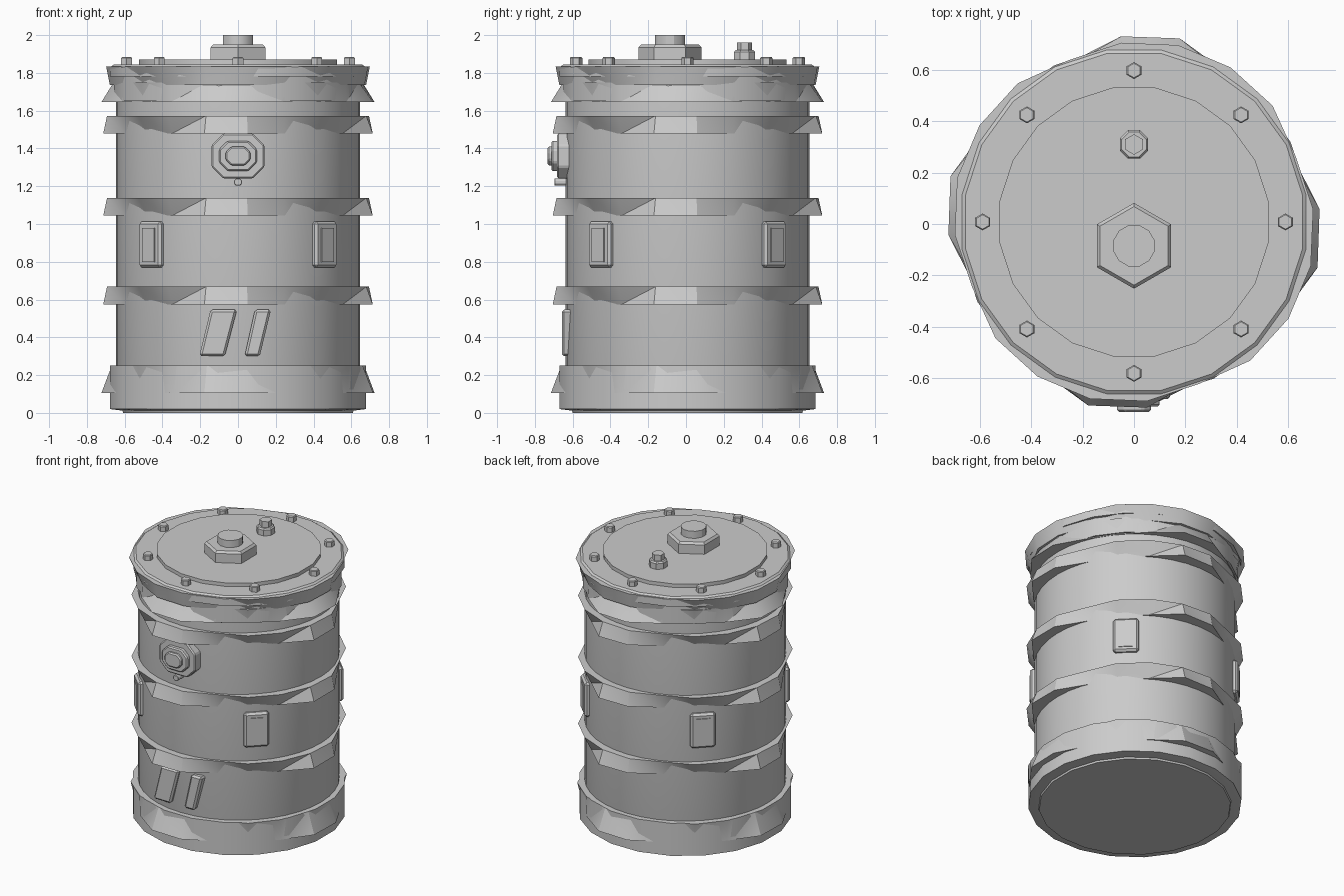
import bpy, bmesh, math
from mathutils import Matrix, Vector

if "Cube" in bpy.data.objects:
    bpy.data.objects.remove(bpy.data.objects["Cube"])

CY = 0.008  # barrel axis sits a touch behind the origin


def finish(name, bm, bevel=0.0, smooth=True):
    bmesh.ops.recalc_face_normals(bm, faces=bm.faces)
    me = bpy.data.meshes.new(name)
    bm.to_mesh(me)
    bm.free()
    ob = bpy.data.objects.new(name, me)
    bpy.context.collection.objects.link(ob)
    if bevel:
        m = ob.modifiers.new("edge_bevel", "BEVEL")
        m.width, m.segments, m.limit_method = bevel, 1, "ANGLE"
    if smooth:
        bpy.ops.object.select_all(action="DESELECT")
        ob.select_set(True)
        bpy.context.view_layer.objects.active = ob
        bpy.ops.object.shade_smooth_by_angle(angle=math.radians(30))
    return ob


def lathe(name, profile, sides, x=0.0, y=CY, turn=0.0):
    """Stack of (radius, z) rings, capped at both ends."""
    bm = bmesh.new()
    rings = []
    for r, z in profile:
        rings.append([bm.verts.new((x + r * math.cos(turn + 2 * math.pi * i / sides),
                                    y + r * math.sin(turn + 2 * math.pi * i / sides), z))
                      for i in range(sides)])
    for a, b in zip(rings, rings[1:]):
        for i in range(sides):
            j = (i + 1) % sides
            bm.faces.new((a[i], a[j], b[j], b[i]))
    bm.faces.new(rings[0][::-1])
    bm.faces.new(rings[-1])
    return finish(name, bm)


def jagged_rib(name, z0, z1, low, high, inner=0.61, start=-14):
    """Twisted 20-sided hoop; the five radii repeat in every quadrant."""
    bm = bmesh.new()
    rings = [[], [], [], []]
    for k in range(20):
        a = math.radians(start + 18 * k)
        for ring, r, z in zip(rings, (inner, low[k % 5], high[k % 5], inner), (z0, z0, z1, z1)):
            ring.append(bm.verts.new((r * math.sin(a), CY - r * math.cos(a), z)))
    for n in range(4):
        a, b = rings[n], rings[(n + 1) % 4]
        for i in range(20):
            j = (i + 1) % 20
            bm.faces.new((a[i], a[j], b[j], b[i]))
    bmesh.ops.triangulate(bm, faces=bm.faces)
    return finish(name, bm)


def plate(name, outline, near, far, angle=0.0, bevel=0.008):
    """Front-facing outline (x, z) extruded outward from near to far, turned about the axis."""
    bm = bmesh.new()
    back = [bm.verts.new((x, -near, z)) for x, z in outline]
    front = [bm.verts.new((x, -far, z)) for x, z in outline]
    n = len(outline)
    for i in range(n):
        j = (i + 1) % n
        bm.faces.new((back[i], back[j], front[j], front[i]))
    bm.faces.new(back)
    bm.faces.new(front)
    bm.transform(Matrix.Translation((0, CY, 0)) @ Matrix.Rotation(angle, 4, "Z"))
    return finish(name, bm, bevel, False)


def box_outline(w, z0, z1):
    return [(-w, z0), (w, z0), (w, z1), (-w, z1)]


def octagon(w, h, c, z):
    return [(-w + c, z - h), (w - c, z - h), (w, z - h + c), (w, z + h - c),
            (w - c, z + h), (-w + c, z + h), (-w, z + h - c), (-w, z - h + c)]


T = math.radians(9)

# drum wall
lathe("drum_body", [(0.62, 0.02), (0.645, 0.1), (0.645, 1.8), (0.62, 1.83)], 40)

# bottom hoop and base disc
lathe("base_disc", [(0.615, 0.0), (0.625, 0.03)], 20, turn=T)
lathe("bottom_hoop", [(0.62, 0.012), (0.685, 0.02), (0.685, 0.25), (0.62, 0.25)], 20, turn=T)

# top hoop, rim and raised lid
lathe("top_hoop", [(0.62, 1.65), (0.665, 1.65), (0.665, 1.80), (0.62, 1.81)], 20, turn=T)
lathe("lid_rim", [(0.60, 1.78), (0.685, 1.78), (0.685, 1.83), (0.665, 1.845)], 20, turn=T)
lathe("lid_panel", [(0.53, 1.83), (0.53, 1.87)], 20, turn=T)

# three jagged ribs around the wall
LOW = (0.735, 0.715, 0.645, 0.63, 0.655)
HIGH = (0.70, 0.695, 0.66, 0.69, 0.70)
for i, z in enumerate((0.575, 1.045, 1.48)):
    jagged_rib(f"rib_{i + 1}", z, z + 0.093, LOW, HIGH)

# jagged flares on the hoops
jagged_rib("bottom_flare", 0.105, 0.25, (0.737, 0.725, 0.67, 0.66, 0.685),
           (0.68, 0.67, 0.66, 0.695, 0.69))
jagged_rib("top_flare", 1.645, 1.75, (0.737, 0.725, 0.66, 0.65, 0.675),
           (0.66, 0.66, 0.655, 0.675, 0.67))
jagged_rib("rim_flare", 1.735, 1.835, (0.69, 0.68, 0.655, 0.65, 0.67),
           (0.71, 0.70, 0.68, 0.705, 0.71))

# ring of lid bolts
for i in range(8):
    a = i * math.pi / 4
    lathe(f"lid_bolt_{i + 1}", [(0.033, 1.82), (0.033, 1.878), (0.028, 1.884)], 6,
          0.59 * math.cos(a), CY + 0.59 * math.sin(a), math.pi / 6)

# large hex bung and small vent cap
lathe("bung_hex", [(0.167, 1.86), (0.167, 1.935), (0.153, 1.95)], 6, 0, -0.085, math.pi / 6)
lathe("bung_stem", [(0.083, 1.94), (0.083, 2.0)], 12, 0, -0.085, math.pi / 12)
lathe("vent_base", [(0.06, 1.86), (0.06, 1.91), (0.052, 1.92)], 8, 0, 0.31, math.pi / 8)
lathe("vent_cap", [(0.04, 1.91), (0.04, 1.96)], 6, 0, 0.31, math.pi / 6)

# octagonal fitting on the front
plate("fitting_base", octagon(0.14, 0.12, 0.062, 1.36), 0.60, 0.69)
plate("fitting_middle", octagon(0.10, 0.08, 0.045, 1.36), 0.66, 0.72)
plate("fitting_core", octagon(0.066, 0.05, 0.03, 1.36), 0.70, 0.74)
plate("fitting_pin", octagon(0.021, 0.019, 0.011, 1.222), 0.62, 0.705, bevel=0.003)

# four diagonal label plates with raised panels
for i in range(4):
    a = math.pi / 4 + i * math.pi / 2
    plate(f"side_plate_{i + 1}", box_outline(0.082, 0.77, 1.013), 0.60, 0.668, a, 0.014)
    plate(f"side_panel_{i + 1}", box_outline(0.045, 0.80, 0.98), 0.65, 0.674, a, 0.0)

# slanted bars low on the front
plate("slant_bar_wide", [(-0.205, 0.30), (-0.07, 0.30), (-0.005, 0.547), (-0.145, 0.547)],
      0.60, 0.665, 0, 0.012)
plate("slant_bar_narrow", [(0.035, 0.30), (0.115, 0.30), (0.175, 0.547), (0.09, 0.547)],
      0.60, 0.665, 0, 0.012)
